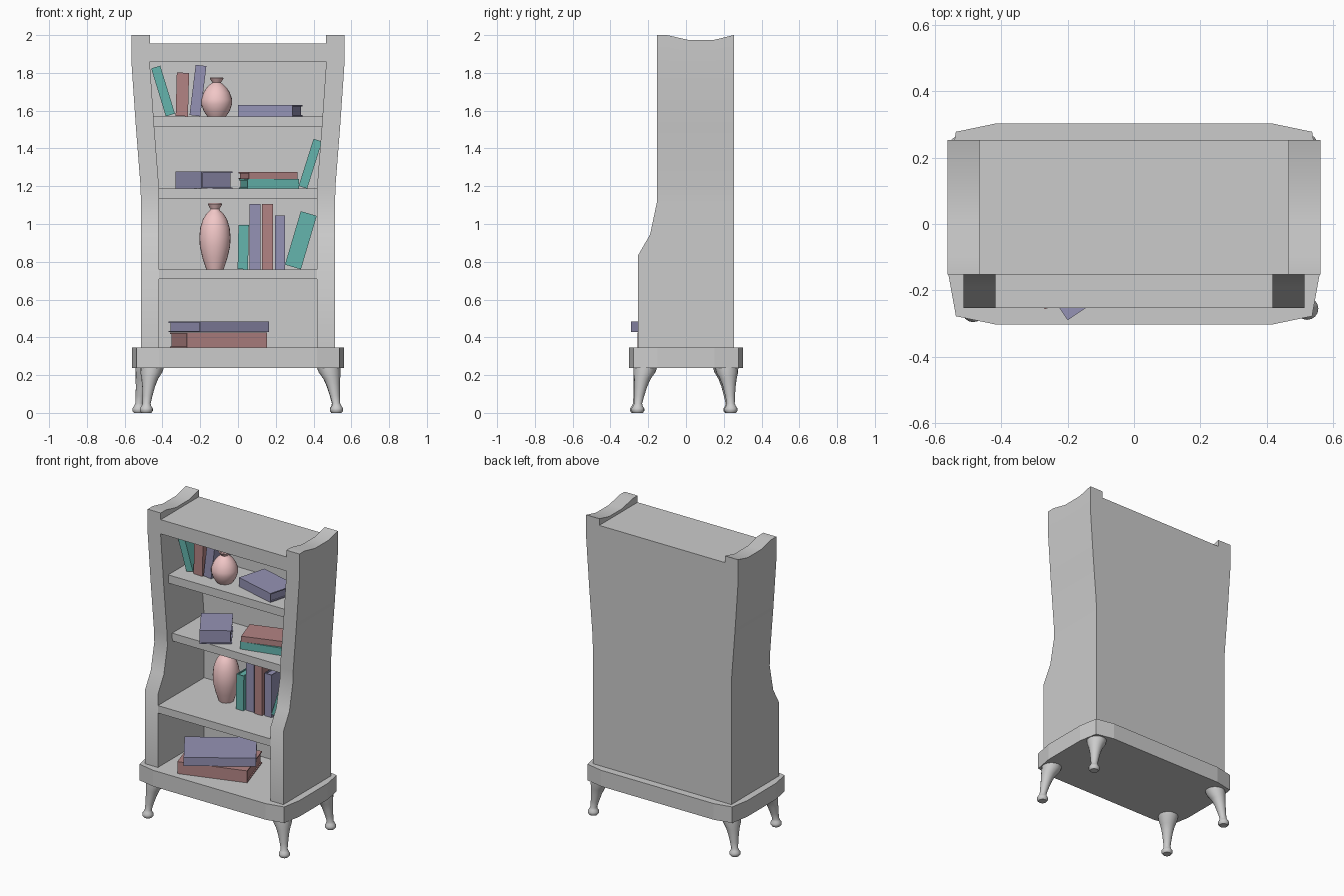
import bpy, bmesh
from math import radians, sin, cos, pi
from mathutils import Matrix

if "Cube" in bpy.data.objects:
    bpy.data.objects.remove(bpy.data.objects["Cube"])

def material(name, rgb):
    m = bpy.data.materials.new(name)
    m.diffuse_color = (*rgb, 1)
    m.use_nodes = True
    m.node_tree.nodes["Principled BSDF"].inputs["Base Color"].default_value = m.diffuse_color
    return m

TEAL = material("teal", (0.13, 0.46, 0.42))
BROWN = material("brown", (0.45, 0.23, 0.23))
BLUE = material("blue", (0.30, 0.29, 0.46))
CLAY = material("clay", (0.88, 0.57, 0.57))

def finish(name, bm, mat=None, smooth=None):
    bmesh.ops.recalc_face_normals(bm, faces=bm.faces)
    me = bpy.data.meshes.new(name)
    bm.to_mesh(me)
    bm.free()
    ob = bpy.data.objects.new(name, me)
    bpy.context.collection.objects.link(ob)
    if mat:
        me.materials.append(mat)
    if smooth:
        bpy.ops.object.select_all(action='DESELECT')
        bpy.context.view_layer.objects.active = ob
        ob.select_set(True)
        bpy.ops.object.shade_smooth_by_angle(angle=radians(smooth))
    return ob

def loft(bm, rings, caps=True):
    vs = [[bm.verts.new(p) for p in r] for r in rings]
    n = len(vs[0])
    for a, b in zip(vs, vs[1:]):
        for i in range(n):
            j = (i + 1) % n
            bm.faces.new((a[i], a[j], b[j], b[i]))
    bm.faces.new(vs[0])
    if caps:
        bm.faces.new(vs[-1])
    return vs

def add_box(bm, lo, hi):
    loft(bm, [[(lo[0], lo[1], z), (hi[0], lo[1], z), (hi[0], hi[1], z), (lo[0], hi[1], z)]
              for z in (lo[2], hi[2])])

def box(name, lo, hi):
    bm = bmesh.new()
    add_box(bm, lo, hi)
    return finish(name, bm)

# Case outline: height, front y, outer half width
BACK, WALL = 0.253, 0.097
LEVELS = [(0.34, -0.253, 0.514), (0.835, -0.253, 0.514), (0.945, -0.19, 0.514),
          (1.12, -0.153, 0.514), (1.2, -0.153, 0.516), (1.52, -0.153, 0.541),
          (1.84, -0.153, 0.563), (2.0, -0.153, 0.563)]
TOP_Y = [-0.153, -0.10, 0.01, 0.15, BACK]
DIP = [0, 0, -0.025, -0.025, 0]

def inner(z):
    for (z0, _, x0), (z1, _, x1) in zip(LEVELS, LEVELS[1:]):
        if z <= z1:
            return x0 + (x1 - x0) * (z - z0) / (z1 - z0) - WALL

# Flared side panels with scooped tops
for s, label in ((-1, "left"), (1, "right")):
    bm = bmesh.new()
    rings = []
    for k, (z, f, x) in enumerate(LEVELS):
        ys = [f + (y - TOP_Y[0]) / (BACK - TOP_Y[0]) * (BACK - f) for y in TOP_Y]
        zs = [z + d * (k == len(LEVELS) - 1) for d in DIP]
        rings.append([(s * x, y, h) for y, h in zip(ys, zs)] +
                     [(s * (x - WALL), y, h) for y, h in reversed(list(zip(ys, zs)))])
    top = loft(bm, rings, caps=False)[-1]
    for i in range(4):
        bm.faces.new((top[i], top[i + 1], top[8 - i], top[9 - i]))
    finish(label + "_side_panel", bm, smooth=35)

# Back panel
bm = bmesh.new()
loft(bm, [[(-inner(z), 0.237, z), (inner(z), 0.237, z), (inner(z), BACK, z), (-inner(z), BACK, z)]
          for z in (0.34, 1.2, 1.52, 1.84, 1.955)])
finish("back_panel", bm)

# Shelves and top board
for name, z0, z1, front in (("lower_shelf", 0.71, 0.76, -0.253), ("middle_shelf", 1.135, 1.187, -0.10),
                            ("upper_shelf", 1.515, 1.57, -0.10), ("top_board", 1.86, 1.955, -0.153)):
    w = inner(z1)
    box(name, (-w, front, z0), (w, 0.24 if z1 < 1.9 else BACK, z1))

# Base plinth with bowed corners
quarter = [(0.56, 0.15), (0.537, 0.278), (0.417, 0.303)]
outline = (quarter + [(-x, y) for x, y in reversed(quarter)] +
           [(-x, -y) for x, y in quarter] + [(x, -y) for x, y in reversed(quarter)])
bm = bmesh.new()
loft(bm, [[(x, y, z) for x, y in outline] for z in (0.237, 0.345)])
finish("base_plinth", bm)

# Curved legs: height, radius, how far along the path to the foot
LEG = [(0.24, 0.062, 0), (0.215, 0.058, 0.12), (0.18, 0.044, 0.4), (0.14, 0.034, 0.6), (0.09, 0.026, 0.8),
       (0.05, 0.021, 0.95), (0.036, 0.026, 1), (0.024, 0.034, 1), (0.01, 0.034, 1), (0.0, 0.026, 1)]
for name, tx, ty, fx, fy in (("front_left_leg", -0.455, -0.215, -0.485, -0.262),
                             ("front_right_leg", 0.48, -0.215, 0.522, -0.255),
                             ("back_left_leg", -0.48, 0.205, -0.525, 0.232),
                             ("back_right_leg", 0.48, 0.215, 0.52, 0.238)):
    bm = bmesh.new()
    loft(bm, [[(tx + (fx - tx) * t + r * cos(a * pi / 8), ty + (fy - ty) * t + r * sin(a * pi / 8), z)
               for a in range(16)] for z, r, t in LEG])
    finish(name, bm, smooth=40)

# Vases: height, radius
def vase(name, x, y, z0, profile):
    bm = bmesh.new()
    loft(bm, [[(x + r * cos(a * pi / 12), y + r * sin(a * pi / 12), z0 + z) for a in range(24)]
              for z, r in profile])
    finish(name, bm, CLAY, smooth=40)

vase("short_vase", -0.113, 0.02, 1.57,
     [(0, 0.05), (0.03, 0.07), (0.065, 0.082), (0.09, 0.082), (0.125, 0.07), (0.15, 0.054),
      (0.168, 0.036), (0.178, 0.022), (0.2, 0.037), (0.206, 0.034), (0.185, 0.015)])
vase("tall_vase", -0.122, 0.05, 0.76,
     [(0, 0.046), (0.06, 0.066), (0.12, 0.08), (0.17, 0.083), (0.22, 0.078), (0.265, 0.064),
      (0.295, 0.045), (0.31, 0.028), (0.32, 0.024), (0.342, 0.037), (0.35, 0.034), (0.325, 0.015)])

# Books: covers, spine and inset pages; spine along local x
def book(name, mat, L, W, T, matrix):
    c = 0.007
    bm = bmesh.new()
    add_box(bm, (0, 0, 0), (L, W, c))
    add_box(bm, (0, 0, T - c), (L, W, T))
    add_box(bm, (0, 0, c), (L, c, T - c))
    add_box(bm, (c, c, c), (L - c, W - c, T - c))
    ob = finish(name, bm, mat)
    ob.matrix_world = matrix

def lying(name, mat, L, W, T, x, y, z, turn):
    book(name, mat, L, W, T, Matrix.Translation((x, y, z)) @ Matrix.Rotation(radians(turn), 4, 'Z'))

# x is the lowest corner: right one when leaning right, left one when leaning left
def standing(name, mat, L, W, T, x, y, z, lean):
    shift = Matrix.Translation((T if lean < 0 else 0, 0, 0))
    book(name, mat, L, W, T, Matrix.Translation((x, y, z)) @ Matrix.Rotation(radians(lean), 4, 'Y')
         @ shift @ Matrix.Rotation(radians(-90), 4, 'Y'))

lying("bottom_red_book", BROWN, 0.445, 0.30, 0.08, -0.27, -0.257, 0.345, 17.5)
lying("bottom_blue_book", BLUE, 0.44, 0.30, 0.057, -0.20, -0.29, 0.427, 34)
lying("middle_blue_book", BLUE, 0.25, 0.195, 0.09, -0.33, 0.08, 1.187, -57)
lying("middle_teal_book", TEAL, 0.28, 0.19, 0.05, 0.05, -0.05, 1.187, 14)
lying("middle_brown_book", BROWN, 0.27, 0.18, 0.038, 0.058, -0.05, 1.237, 18)
lying("upper_flat_book", BLUE, 0.30, 0.20, 0.06, 0.0, 0.01, 1.57, -15.5)

standing("middle_leaning_book", TEAL, 0.262, 0.19, 0.047, 0.366, 0.0, 1.187, 17.5)
standing("upper_leaning_book", TEAL, 0.265, 0.19, 0.05, -0.382, 0.0, 1.57, -17)
standing("upper_brown_book", BROWN, 0.23, 0.19, 0.065, -0.265, 0.0, 1.57, 1.5)
standing("upper_blue_book", BLUE, 0.268, 0.19, 0.057, -0.20, 0.0, 1.57, 7)

standing("lower_teal_book", TEAL, 0.235, 0.19, 0.055, 0.053, -0.02, 0.76, 1)
standing("lower_tall_blue_book", BLUE, 0.345, 0.21, 0.057, 0.118, 0.0, 0.76, 0)
standing("lower_brown_book", BROWN, 0.345, 0.21, 0.057, 0.185, -0.01, 0.76, 0)
standing("lower_small_blue_book", BLUE, 0.285, 0.2, 0.055, 0.25, 0.0, 0.76, 0)
standing("lower_leaning_book", TEAL, 0.295, 0.2, 0.088, 0.333, 0.0, 0.76, 16.5)
